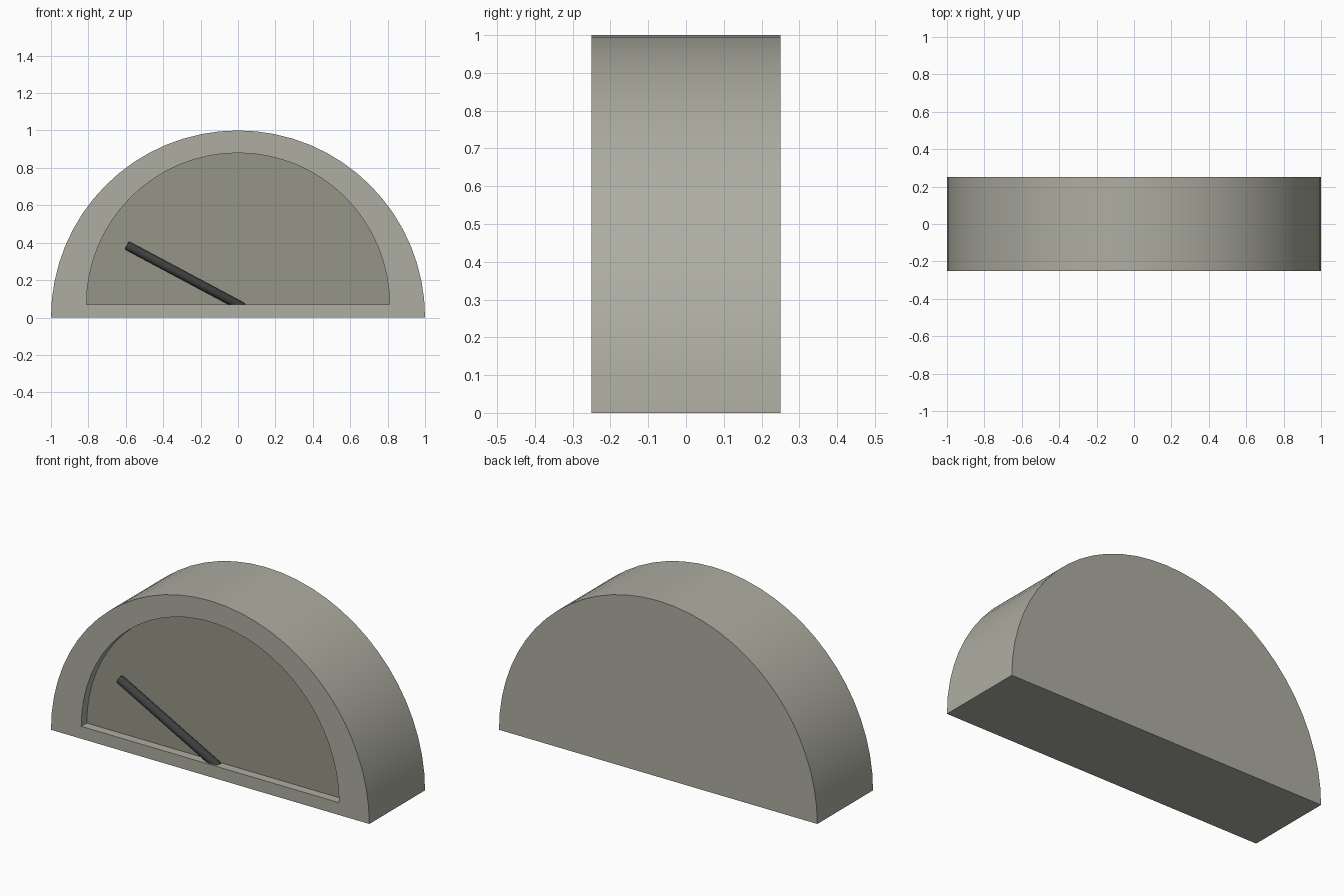
import bpy, bmesh
from math import pi, sin, cos
from mathutils import Vector

if "Cube" in bpy.data.objects:
    bpy.data.objects.remove(bpy.data.objects["Cube"])

SEG = 32
FRONT, BACK, DIAL = -0.25, 0.25, -0.20


def material(name, rgb):
    m = bpy.data.materials.new(name)
    m.diffuse_color = (*rgb, 1)
    m.use_nodes = True
    m.node_tree.nodes["Principled BSDF"].inputs["Base Color"].default_value = m.diffuse_color
    return m


def finish(name, bm, mats):
    bmesh.ops.recalc_face_normals(bm, faces=bm.faces[:])
    me = bpy.data.meshes.new(name)
    bm.to_mesh(me)
    bm.free()
    ob = bpy.data.objects.new(name, me)
    bpy.context.collection.objects.link(ob)
    for m in mats:
        me.materials.append(m)
    bpy.context.view_layer.objects.active = ob
    ob.select_set(True)
    bpy.ops.object.shade_smooth_by_angle(angle=pi / 6)
    ob.select_set(False)
    return ob


def half_ring(bm, radius, z0, y):
    return [bm.verts.new((radius * cos(pi * i / SEG), y, z0 + radius * sin(pi * i / SEG)))
            for i in range(SEG + 1)]


body_mat = material("casing", (0.42, 0.42, 0.36))
dial_mat = material("dial", (0.30, 0.30, 0.24))
needle_mat = material("needle", (0.05, 0.05, 0.05))

# half-round casing with a shallow recessed dial in the front
bm = bmesh.new()
loops = [half_ring(bm, 1.0, 0, BACK), half_ring(bm, 1.0, 0, FRONT),
         half_ring(bm, 0.81, 0.07, FRONT), half_ring(bm, 0.81, 0.07, DIAL)]
for a, b in zip(loops, loops[1:]):
    for i in range(SEG + 1):
        j = (i + 1) % (SEG + 1)
        bm.faces.new((a[i], a[j], b[j], b[i]))
bm.faces.new(loops[0])
bm.faces.new(loops[-1]).material_index = 1
finish("gauge_casing", bm, [body_mat, dial_mat])

# round needle with a softened tip, its lower end buried in the casing
base, tip = Vector((0.03, -0.217, 0.053)), Vector((-0.595, -0.217, 0.386))
axis = tip - base
bm = bmesh.new()
bmesh.ops.create_cone(bm, cap_ends=True, segments=16, radius1=0.024, radius2=0.024,
                      depth=axis.length)
rims = [e for e in bm.edges if abs(e.verts[0].co.z - e.verts[1].co.z) < 1e-5]
bmesh.ops.bevel(bm, geom=rims, offset=0.008, segments=2, profile=0.5, affect='EDGES')
needle = finish("needle", bm, [needle_mat])
needle.location = (base + tip) / 2
needle.rotation_euler = axis.to_track_quat('Z', 'Y').to_euler()
